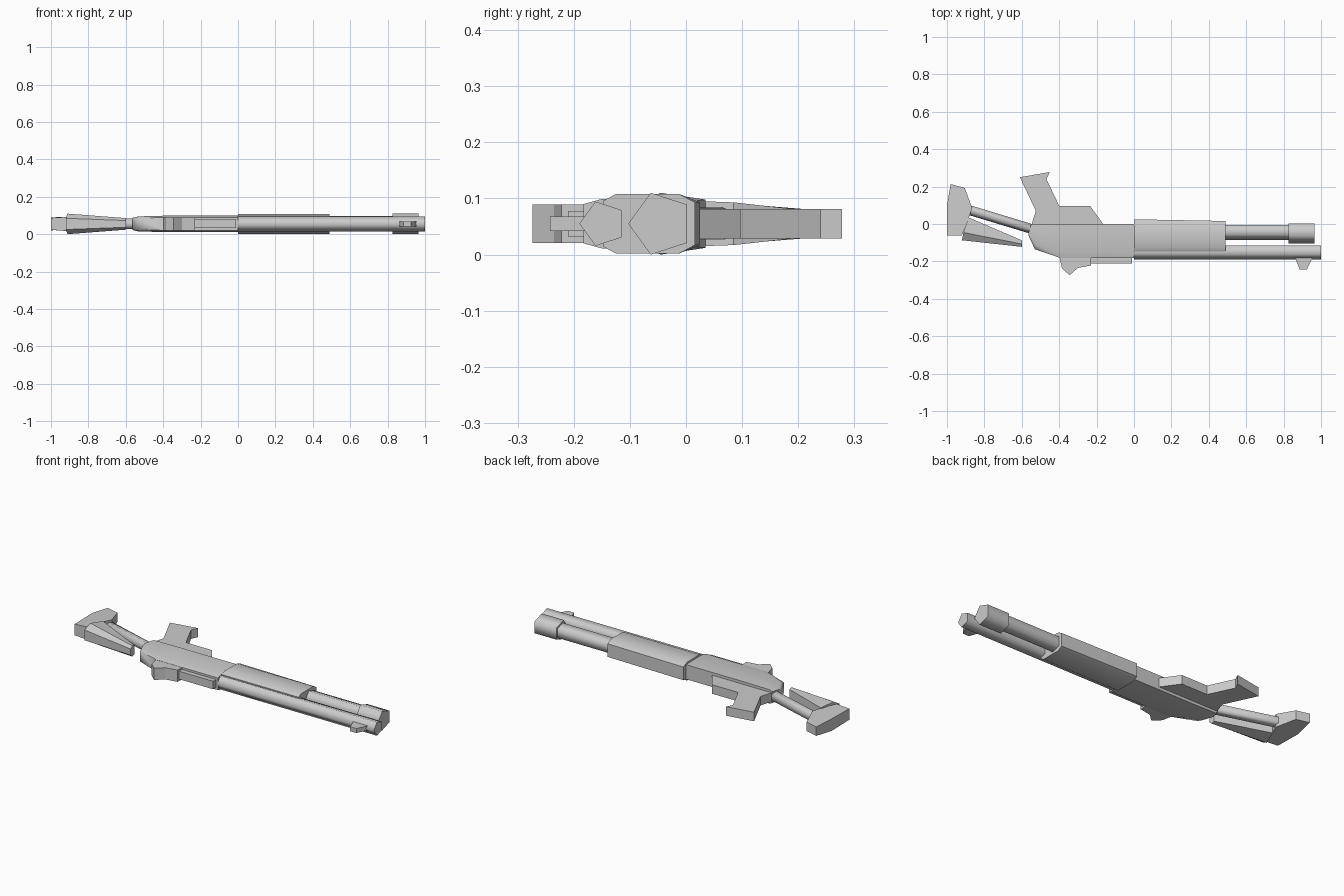
import bpy, bmesh, math
from mathutils import Vector

if "Cube" in bpy.data.objects:
    bpy.data.objects.remove(bpy.data.objects["Cube"])

CZ = 0.055  # mid-plane of the gun, which lies on its side


def finish(name, bm, smooth=0):
    bmesh.ops.recalc_face_normals(bm, faces=bm.faces)
    me = bpy.data.meshes.new(name)
    bm.to_mesh(me)
    bm.free()
    ob = bpy.data.objects.new(name, me)
    bpy.context.collection.objects.link(ob)
    if smooth:
        bpy.ops.object.select_all(action='DESELECT')
        ob.select_set(True)
        bpy.context.view_layer.objects.active = ob
        bpy.ops.object.shade_smooth_by_angle(angle=math.radians(smooth))
    return ob


def skin(name, rings, smooth=0):
    """Bridge equal-sized rings of points and cap both ends."""
    bm = bmesh.new()
    rows = [[bm.verts.new(p) for p in r] for r in rings]
    n = len(rows[0])
    for a, b in zip(rows, rows[1:]):
        for i in range(n):
            j = (i + 1) % n
            bm.faces.new((a[i], a[j], b[j], b[i]))
    bm.faces.new(rows[0])
    bm.faces.new(rows[-1])
    return finish(name, bm, smooth)


def loft(name, sections, smooth=0):
    """Each section: list of (x, y, half thickness), mirrored about CZ."""
    rings = [[(x, y, CZ + h) for x, y, h in s] +
             [(x, y, CZ - h) for x, y, h in reversed(s)] for s in sections]
    return skin(name, rings, smooth)


def plate(name, pts, half=None):
    """Side outline of (x, y) or (x, y, half), given symmetric thickness."""
    full = [(p[0], p[1], half if half else p[2]) for p in pts]
    return skin(name, [[(x, y, CZ + s * h) for x, y, h in full] for s in (-1, 1)])


def tube(name, stations):
    """Five-sided tube through (x, y, radius) stations, ridge toward -y."""
    rings = []
    for x, y, r in stations:
        rings.append([(x, y - r * math.cos(k * math.tau / 5),
                       CZ + r * math.sin(k * math.tau / 5)) for k in range(5)])
    return skin(name, rings, 80)


# Barrel, magazine tube with thicker end, and stock rod
tube("barrel", [(0.0, -0.1485, 0.0415), (1.0, -0.1485, 0.0415)])
tube("magazine_tube", [(0.4, -0.041, 0.044), (0.84, -0.041, 0.044)])
tube("magazine_cap", [(0.825, -0.045, 0.058), (0.965, -0.045, 0.058)])
tube("stock_rod", [(-0.90, 0.083, 0.03), (-0.52, -0.032, 0.03)])

# Forend wrapped around the tubes
loft("forend", [
    [(x, -0.147, 0.041), (x, -0.125, 0.053), (x, -0.012, 0.053), (x, low, 0.038)]
    for x, low in ((0.0, 0.025), (0.49, 0.016))], 55)

# Receiver, sloping down and narrowing at the rear
loft("receiver", [
    [(0.0, -0.183, 0.035), (0.0, -0.15, 0.044), (0.0, 0.0, 0.042)],
    [(-0.39, -0.183, 0.035), (-0.39, -0.15, 0.044), (-0.39, 0.0, 0.042)],
    [(-0.53, -0.135, 0.03), (-0.53, -0.105, 0.04), (-0.535, 0.0, 0.04)],
    [(-0.565, -0.06, 0.026), (-0.563, -0.045, 0.033), (-0.55, 0.0, 0.033)]], 55)

# Grip and trigger guard in one block
plate("grip_and_guard", [
    (-0.55, -0.01), (-0.525, 0.07), (-0.61, 0.25), (-0.45, 0.278), (-0.468, 0.24),
    (-0.40, 0.097), (-0.235, 0.097), (-0.165, 0.0), (-0.20, -0.03)], 0.026)

# Butt pad, thinner toward the toe
plate("butt_pad", [
    (-0.98, 0.213, 0.026), (-0.905, 0.193, 0.026), (-0.865, 0.085, 0.038),
    (-0.885, 0.03, 0.04), (-0.92, -0.062, 0.037), (-1.0, -0.062, 0.032),
    (-1.0, 0.10, 0.035)])

# Cheek rest, widening to the rear
loft("cheek_rest", [
    [(-0.92, -0.087, 0.03), (-0.912, -0.045, 0.055), (-0.885, 0.035, 0.043)],
    [(-0.60, -0.122, 0.018), (-0.60, -0.107, 0.031), (-0.60, -0.087, 0.026)]], 30)

# Top rail and sights
plate("top_rail", [(-0.25, -0.17), (-0.25, -0.21), (-0.012, -0.21), (-0.012, -0.17)], 0.023)
plate("rear_sight", [
    (-0.40, -0.17), (-0.385, -0.237), (-0.345, -0.274), (-0.30, -0.235),
    (-0.23, -0.222), (-0.23, -0.17)], 0.034)
plate("front_sight", [
    (0.86, -0.175), (0.885, -0.242), (0.925, -0.242), (0.957, -0.175)], 0.013)
